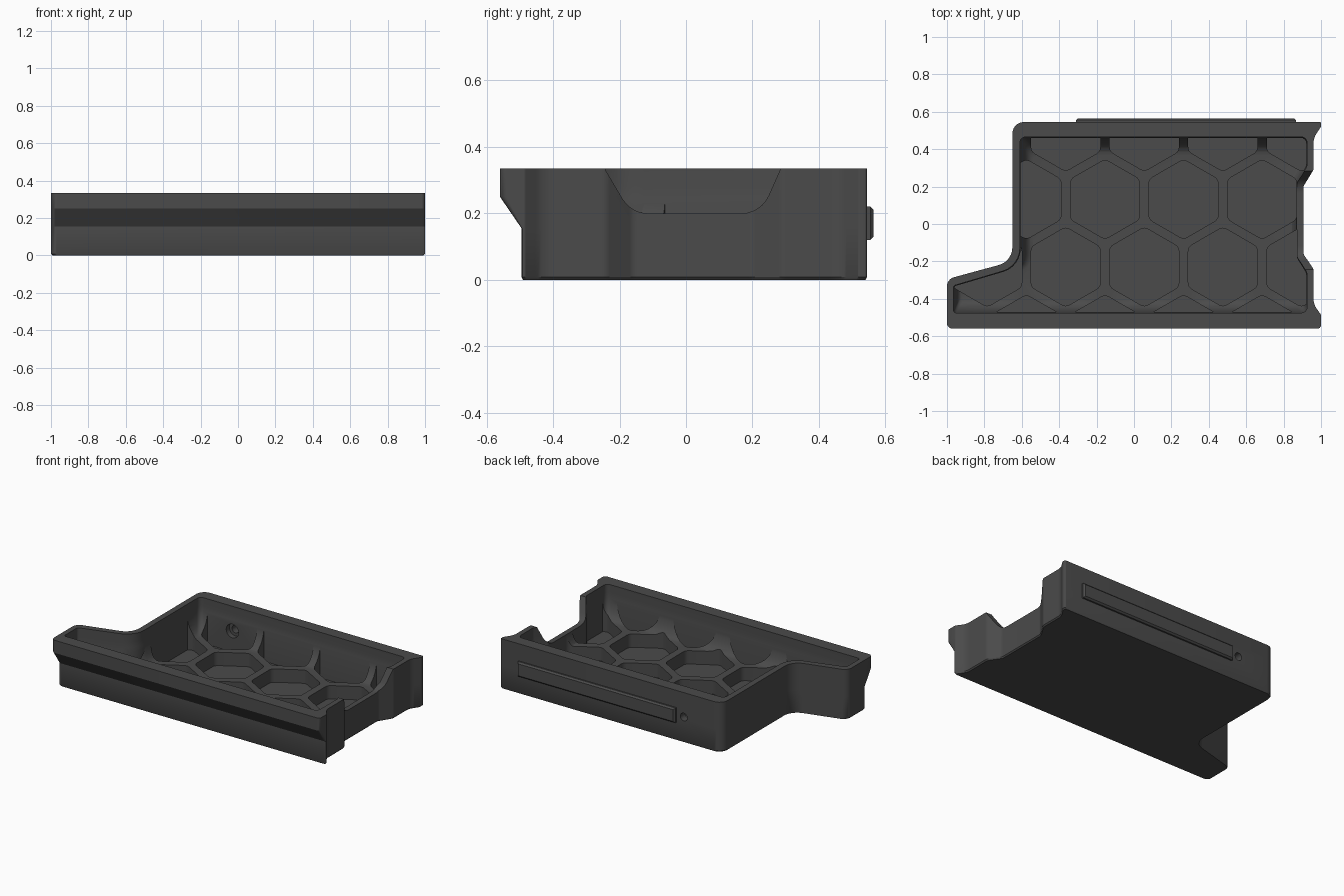
import bpy, bmesh, math
from mathutils import Vector, Matrix

if "Cube" in bpy.data.objects:
    bpy.data.objects.remove(bpy.data.objects["Cube"])

grey = bpy.data.materials.new("dark grey")
grey.diffuse_color = (0.07, 0.07, 0.07, 1)
grey.use_nodes = True
grey.node_tree.nodes["Principled BSDF"].inputs["Base Color"].default_value = grey.diffuse_color


def rounded(points, seg=6):
    """Round each (x, y, radius) corner of a closed polygon."""
    out = []
    n = len(points)
    for i, (x, y, r) in enumerate(points):
        p = Vector((x, y))
        a = (Vector(points[i - 1][:2]) - p).normalized()
        b = (Vector(points[(i + 1) % n][:2]) - p).normalized()
        half = a.angle(b) / 2
        t = r / math.tan(half)
        centre = p + (a + b).normalized() * (r / math.sin(half))
        s, e = p + a * t - centre, p + b * t - centre
        sweep = s.angle_signed(e)
        for k in range(seg + 1):
            f = -sweep * k / seg
            out.append((centre.x + s.x * math.cos(f) - s.y * math.sin(f),
                        centre.y + s.x * math.sin(f) + s.y * math.cos(f)))
    return out


def inset(points, widths, amount):
    """Move every edge inward by its own width."""
    lines = []
    n = len(points)
    for i in range(n):
        p, q = Vector(points[i][:2]), Vector(points[(i + 1) % n][:2])
        d = (q - p).normalized()
        lines.append((p + Vector((-d.y, d.x)) * widths[i] * amount, d))
    out = []
    for i in range(n):
        (p, d), (q, e) = lines[i - 1], lines[i]
        t = (q - p).cross(e) / d.cross(e)
        hit = p + d * t
        out.append((hit.x, hit.y, points[i][2]))
    return out


def add_loft(bm, rings):
    """Skin rings of 3D points and cap both ends."""
    loops = [[bm.verts.new(p) for p in ring] for ring in rings]
    n = len(loops[0])
    for lo, hi in zip(loops, loops[1:]):
        for i in range(n):
            j = (i + 1) % n
            bm.faces.new((lo[i], lo[j], hi[j], hi[i]))
    bm.faces.new(loops[0][::-1])
    bm.faces.new(loops[-1])


def finish(name, bm):
    bmesh.ops.recalc_face_normals(bm, faces=bm.faces[:])
    mesh = bpy.data.meshes.new(name)
    bm.to_mesh(mesh)
    bm.free()
    mesh.materials.append(grey)
    ob = bpy.data.objects.new(name, mesh)
    bpy.context.collection.objects.link(ob)
    return ob


def loft(name, rings):
    bm = bmesh.new()
    add_loft(bm, rings)
    return finish(name, bm)


def level(outline, z):
    return [(x, y, z) for x, y in outline]


def cut(ob, tool, operation='DIFFERENCE'):
    mod = ob.modifiers.new("cut", 'BOOLEAN')
    mod.operation, mod.object, mod.solver = operation, tool, 'EXACT'
    bpy.context.view_layer.objects.active = ob
    bpy.ops.object.modifier_apply(modifier=mod.name)
    bpy.data.objects.remove(tool)


# Tray body: L-shaped outline with the front lip tapering back below
H = 0.335
body_pts = [(-1, -.56, .03), (1, -.56, .02), (1, -.485, .012), (.96, -.43, .09),
            (.96, -.24, .04), (.905, -.16, .04), (.905, .2, .04), (.96, .29, .04),
            (.96, .46, .09), (1, .52, .012), (1, .545, .008), (-.65, .545, .06),
            (-.65, -.2, .1), (-1, -.295, .05)]
outline = rounded(body_pts)


def body_ring(z, recess, scale=1.0):
    ring = []
    for x, y in outline:
        if y < -.5:
            low = y + .065 if x < 0 else -.495 + (y + .56) * .2
            y += (low - y) * recess
        ring.append((x * scale, y * scale, z))
    return ring


tray = loft("tray", [body_ring(0, 1, .992), body_ring(.008, 1), body_ring(.155, 1),
                     body_ring(.25, 0), body_ring(H, 0)])

# Cavity: upright walls curving into the rib tops
cav_pts = [(-.965, -.475, .015), (.925, -.475, .03), (.925, -.26, .04), (.875, -.18, .04),
           (.875, .22, .04), (.925, .31, .04), (.925, .465, .03), (-.61, .465, .03),
           (-.61, -.225, .13), (-.965, -.33, .015)]
widths = [.07, .05, .04, .04, .04, .05, .1, .07, .035, .04]
rings = [level(rounded(cav_pts), .4)]
for k in range(8):
    a = k / 7 * math.pi / 2
    rings.append(level(rounded(inset(cav_pts, widths, 1 - math.cos(a))),
                       .28 - .16 * math.sin(a)))
cut(tray, loft("cavity_cutter", rings[::-1]))

# Honeycomb pockets, trimmed to the cavity walls
bm = bmesh.new()
pitch, flat = .42, .37
for row, (y, start, count) in enumerate([(-.592, -.575, 4), (-.23, -.785, 5),
                                         (.132, -.575, 4), (.495, -.365, 4)]):
    for c in range(count):
        cx, R = start + c * pitch, flat / math.sqrt(3)
        hexagon = [(cx + R * math.cos(math.radians(30 + 60 * i)),
                    y + R * math.sin(math.radians(30 + 60 * i)), .04) for i in range(6)]
        ring = rounded(hexagon, 4)
        add_loft(bm, [level(ring, .03), level(ring, .31)])
pockets = finish("pocket_cutter", bm)
trim = rounded(inset(cav_pts, [.004] * len(cav_pts), 1))
cut(pockets, loft("pocket_trim", [level(trim, .0), level(trim, .38)]), 'INTERSECT')
cut(tray, pockets)

# Dip in the right wall
dip = rounded([(-.26, .45, .01), (-.245, H, .05), (-.165, .2, .09), (.225, .2, .09),
               (.285, H, .05), (.30, .45, .01)])
cut(tray, loft("dip_cutter", [[(x, y, z) for y, z in dip] for x in (.78, 1.1)]))


# Screw hole through the back wall, wider on the inside
def hole(radius, y0, y1):
    circle = [(math.cos(i * math.pi / 12) * radius, math.sin(i * math.pi / 12) * radius)
              for i in range(24)]
    return loft("hole_cutter", [[(-.365 + a, y, .17 + b) for a, b in circle]
                                for y in (y0, y1)])


cut(tray, hole(.026, .4, .6))
cut(tray, hole(.046, .41, .495))

# Raised rail on the back
bm = bmesh.new()
bmesh.ops.create_cube(bm, size=1, matrix=Matrix.Translation((.278, .55, .17))
                      @ Matrix.Diagonal((1.175, .03, .1, 1)))
edges = [e for e in bm.edges if all(v.co.y > .56 for v in e.verts)]
bmesh.ops.bevel(bm, geom=edges, offset=.01, segments=1, affect='EDGES')
rail = finish("back_rail", bm)

# Smooth rounded walls, keep crisp edges
for ob in (tray, rail):
    bpy.ops.object.select_all(action='DESELECT')
    ob.select_set(True)
    bpy.context.view_layer.objects.active = ob
    bpy.ops.object.shade_smooth_by_angle(angle=math.radians(30))
